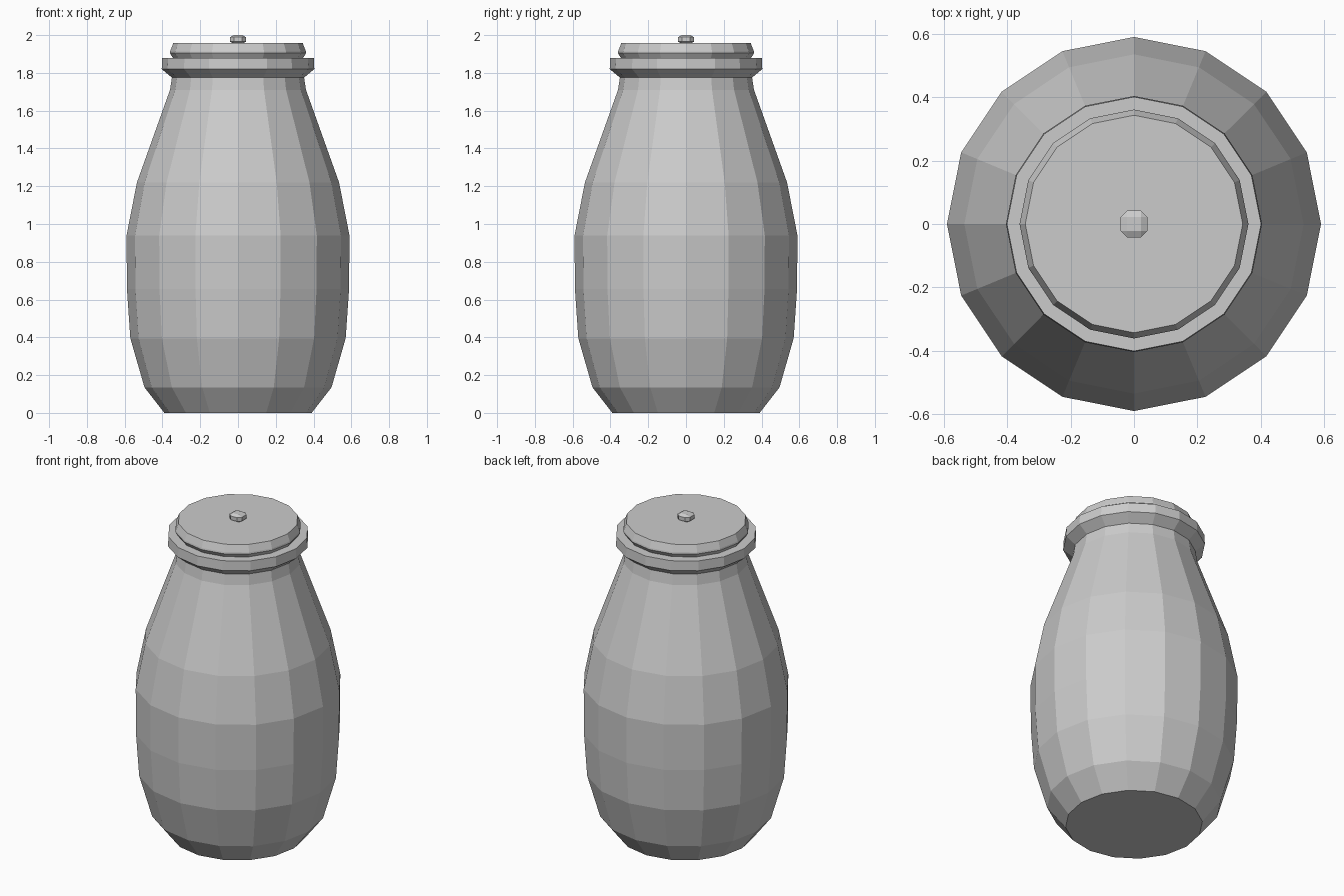
import bpy, bmesh
from math import cos, sin, pi

if "Cube" in bpy.data.objects:
    bpy.data.objects.remove(bpy.data.objects["Cube"])

SIDES = 16

def finish(name, bm):
    bmesh.ops.recalc_face_normals(bm, faces=bm.faces)
    mesh = bpy.data.meshes.new(name)
    bm.to_mesh(mesh)
    bm.free()
    obj = bpy.data.objects.new(name, mesh)
    bpy.context.collection.objects.link(obj)
    return obj

def lathe(name, profile):
    """Closed faceted solid from (radius, z) points, bottom to top."""
    bm = bmesh.new()
    rings = [[bm.verts.new((r * cos(2 * pi * i / SIDES), r * sin(2 * pi * i / SIDES), z))
              for i in range(SIDES)] for r, z in profile]
    for a, b in zip(rings, rings[1:]):
        for i in range(SIDES):
            j = (i + 1) % SIDES
            bm.faces.new((a[i], a[j], b[j], b[i]))
    bm.faces.new(rings[0][::-1])
    bm.faces.new(rings[-1])
    return finish(name, bm)

# Jar body with neck and flared rim
lathe("jar_body", [(0.39, 0), (0.495, 0.135), (0.57, 0.395), (0.588, 0.655),
                   (0.59, 0.94), (0.535, 1.22), (0.36, 1.71), (0.35, 1.775),
                   (0.404, 1.82), (0.401, 1.88)])

# Lid, slightly undercut at its base
lathe("lid", [(0.345, 1.88), (0.361, 1.905), (0.359, 1.915), (0.343, 1.957)])

# Knob: small bevelled block
bm = bmesh.new()
bmesh.ops.create_cube(bm, size=0.084)
bmesh.ops.bevel(bm, geom=bm.edges[:], offset=0.02, segments=1,
                profile=0.5, affect='EDGES')
bmesh.ops.scale(bm, vec=(1, 1, 0.55), verts=bm.verts)
bmesh.ops.translate(bm, vec=(0, 0, 1.977), verts=bm.verts)
finish("lid_knob", bm)
